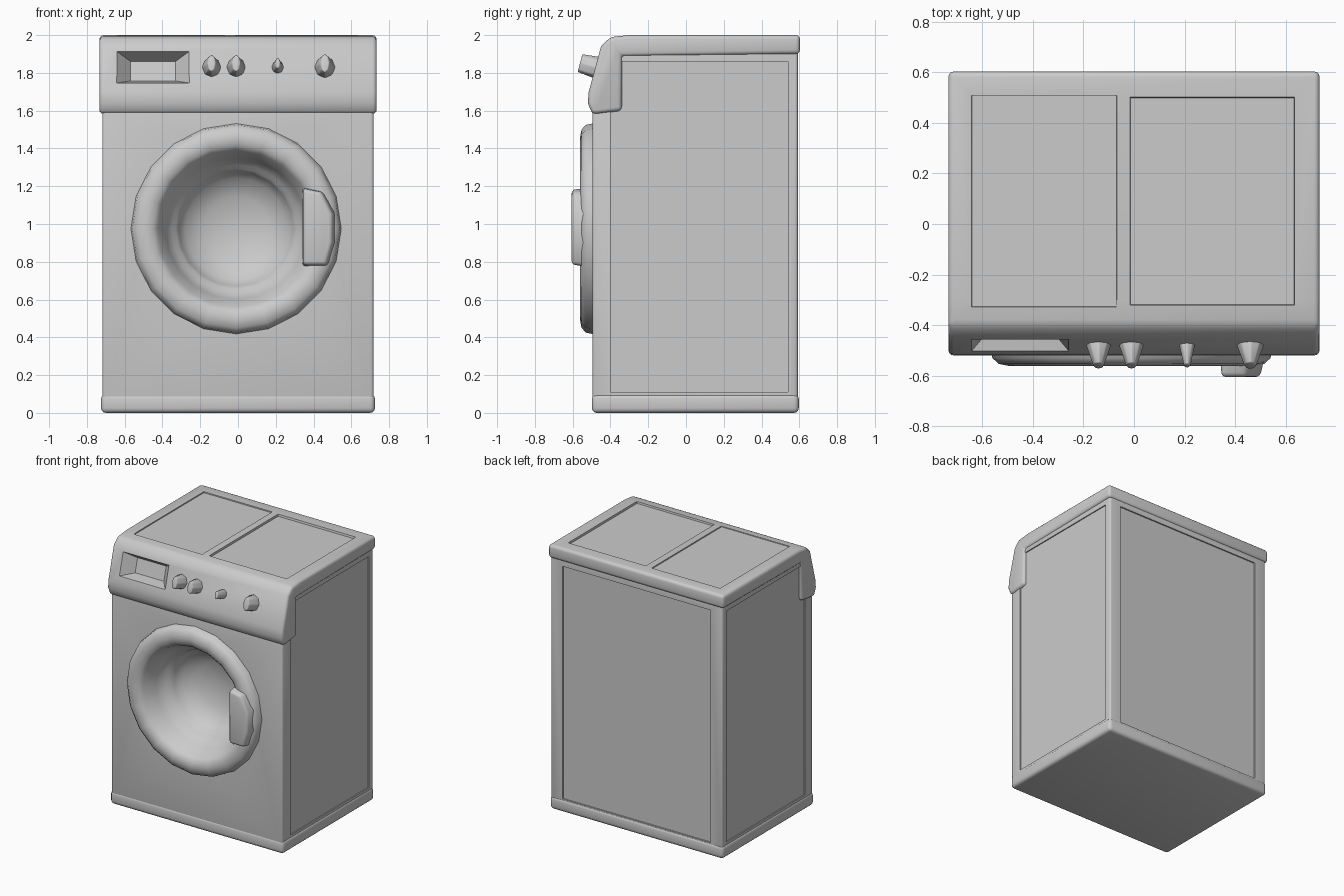
import bpy, bmesh, math
from mathutils import Matrix, Vector

cube = bpy.data.objects.get("Cube")
if cube:
    bpy.data.objects.remove(cube, do_unlink=True)

enamel = bpy.data.materials.new("light_grey_enamel")
enamel.use_nodes = True
enamel.diffuse_color = (0.6, 0.6, 0.6, 1)
enamel.node_tree.nodes["Principled BSDF"].inputs["Base Color"].default_value = (0.6, 0.6, 0.6, 1)


def make(name, bm, matrix=Matrix()):
    mesh = bpy.data.meshes.new(name)
    bm.to_mesh(mesh)
    bm.free()
    mesh.transform(matrix)
    mesh.materials.append(enamel)
    ob = bpy.data.objects.new(name, mesh)
    bpy.context.collection.objects.link(ob)
    return ob


def block(name, x, y, z, taper=1.0, matrix=Matrix()):
    """Box between ranges; taper shrinks its lower z end."""
    bm = bmesh.new()
    bmesh.ops.create_cube(bm, size=1)
    for v in bm.verts:
        k = taper if v.co.z < 0 else 1
        v.co = [(a + b) / 2 + c * s * (b - a)
                for (a, b), c, s in zip((x, y, z), v.co, (k, k, 1))]
    return make(name, bm, matrix)


def prism(name, profile, half_width):
    """Side profile of (y, z) points extruded across x."""
    bm = bmesh.new()
    face = bm.faces.new([bm.verts.new((-half_width, y, z)) for y, z in profile])
    ext = bmesh.ops.extrude_face_region(bm, geom=[face])["geom"]
    bmesh.ops.translate(bm, vec=(2 * half_width, 0, 0),
                        verts=[g for g in ext if isinstance(g, bmesh.types.BMVert)])
    bmesh.ops.recalc_face_normals(bm, faces=bm.faces)
    return make(name, bm)


def finish(ob, bevel=0.0, cutters=(), angle=40):
    """Bevel, cut, bake the result and shade it."""
    if bevel:
        mod = ob.modifiers.new("bevel", "BEVEL")
        mod.width, mod.segments = bevel, 3
    for c in cutters:
        mod = ob.modifiers.new("cut", "BOOLEAN")
        mod.operation, mod.solver, mod.object = "DIFFERENCE", "EXACT", c
    graph = bpy.context.evaluated_depsgraph_get()
    mesh = bpy.data.meshes.new_from_object(ob.evaluated_get(graph))
    ob.modifiers.clear()
    ob.data = mesh
    for c in cutters:
        bpy.data.objects.remove(c, do_unlink=True)
    bpy.ops.object.select_all(action="DESELECT")
    ob.select_set(True)
    bpy.context.view_layer.objects.active = ob
    bpy.ops.object.shade_smooth_by_angle(angle=math.radians(angle))
    return ob


# Cabinet with a drum hole and shallow recessed side and back panels
hole = bmesh.new()
bmesh.ops.create_cone(hole, cap_ends=True, segments=20, radius1=0.47, radius2=0.47, depth=0.6)
drum_hole = make("drum_hole", hole,
                 Matrix.Translation((0, -0.35, 0.975)) @ Matrix.Rotation(math.pi / 2, 4, "X"))
cuts = [drum_hole, block("back_cut", (-0.62, 0.62), (0.582, 0.7), (0.1, 1.86))]
for s in (-1, 1):
    cuts.append(block("side_cut", sorted((s * 0.71, s * 0.8)), (-0.4, 0.54), (0.11, 1.86)))
cabinet = prism("cabinet", [(-0.495, 0.03), (-0.495, 1.62), (-0.36, 1.64),
                            (-0.36, 1.93), (0.592, 1.93), (0.592, 0.03)], 0.718)
finish(cabinet, 0.015, cuts)

# Bottom skirt
finish(block("base_skirt", (-0.725, 0.725), (-0.498, 0.597), (0, 0.1)), 0.025)

# Control panel frame: local z points out of the sloping face
panel = Matrix.Translation((0, -0.479, 1.83)) @ Matrix.Rotation(math.radians(75), 4, "X")

# Lid and control panel in one piece, with drawer and top recesses
lid = prism("lid_and_control_panel",
            [(-0.495, 1.58), (-0.52, 1.64), (-0.515, 1.7), (-0.45, 1.94), (-0.4, 1.99),
             (-0.3, 2.0), (0.603, 2.0), (0.603, 1.9), (-0.34, 1.89), (-0.34, 1.6)], 0.734)
finish(lid, 0.022, [
    block("drawer_cut", (-0.65, -0.25), (-0.09, 0.09), (-0.08, 0.01), 0.6, panel),
    block("top_cut_right", (-0.65, -0.06), (-0.34, 0.52), (1.992, 2.1), 0.97),
    block("top_cut_left", (-0.03, 0.65), (-0.34, 0.52), (1.985, 2.1), 0.95),
])

# Control knobs: faceted, pinched to a grip at the front
for i, (x, r) in enumerate([(-0.14, 0.055), (-0.01, 0.055), (0.21, 0.035), (0.46, 0.06)]):
    bm = bmesh.new()
    bmesh.ops.create_cone(bm, cap_ends=True, segments=8, radius1=r, radius2=r * 0.85, depth=0.1)
    for v in bm.verts:
        if v.co.z > 0:
            v.co.x *= 0.45
    finish(make(f"knob_{i + 1}", bm, panel @ Matrix.Translation((x, 0, 0.035))), 0.006, angle=25)

# Door ring, funnel and hollow bowl, turned around the door axis
profile = [(0.56, -0.48), (0.55, -0.53), (0.525, -0.553), (0.48, -0.562), (0.44, -0.553),
           (0.415, -0.53), (0.375, -0.43), (0.34, -0.36), (0.32, -0.35), (0.305, -0.31),
           (0.27, -0.26), (0.17, -0.21), (0, -0.19)]
bm = bmesh.new()
pts = [bm.verts.new((r, y, 0)) for r, y in profile]
edges = [bm.edges.new(p) for p in zip(pts, pts[1:])]
bmesh.ops.spin(bm, geom=pts + edges, cent=(0, 0, 0), axis=(0, 1, 0),
               angle=math.tau, steps=20, use_duplicate=False)
bmesh.ops.remove_doubles(bm, verts=bm.verts, dist=0.0005)
bm.normal_update()
rim = min(bm.faces, key=lambda f: f.calc_center_median().y)
if rim.normal.y > 0:
    bmesh.ops.reverse_faces(bm, faces=bm.faces)
finish(make("door_ring_and_bowl", bm, Matrix.Translation((-0.01, 0, 0.975))), angle=45)

# Door handle, tapering towards the front
handle_frame = Matrix.Translation((0.43, -0.5, 0.98)) @ Matrix.Rotation(math.pi / 2, 4, "X")
bm = bmesh.new()
outline = [(-0.09, -0.21), (0.06, -0.21), (0.1, -0.08), (0.1, 0.08), (0.03, 0.2), (-0.09, 0.22)]
face = bm.faces.new([bm.verts.new((x, z, -0.03)) for x, z in outline])
top = bmesh.ops.extrude_face_region(bm, geom=[face])["geom"]
for v in (g for g in top if isinstance(g, bmesh.types.BMVert)):
    v.co = Vector((v.co.x * 0.8 - 0.012, v.co.y * 0.93, 0.105))
bmesh.ops.recalc_face_normals(bm, faces=bm.faces)
finish(make("door_handle", bm, handle_frame), 0.018)
